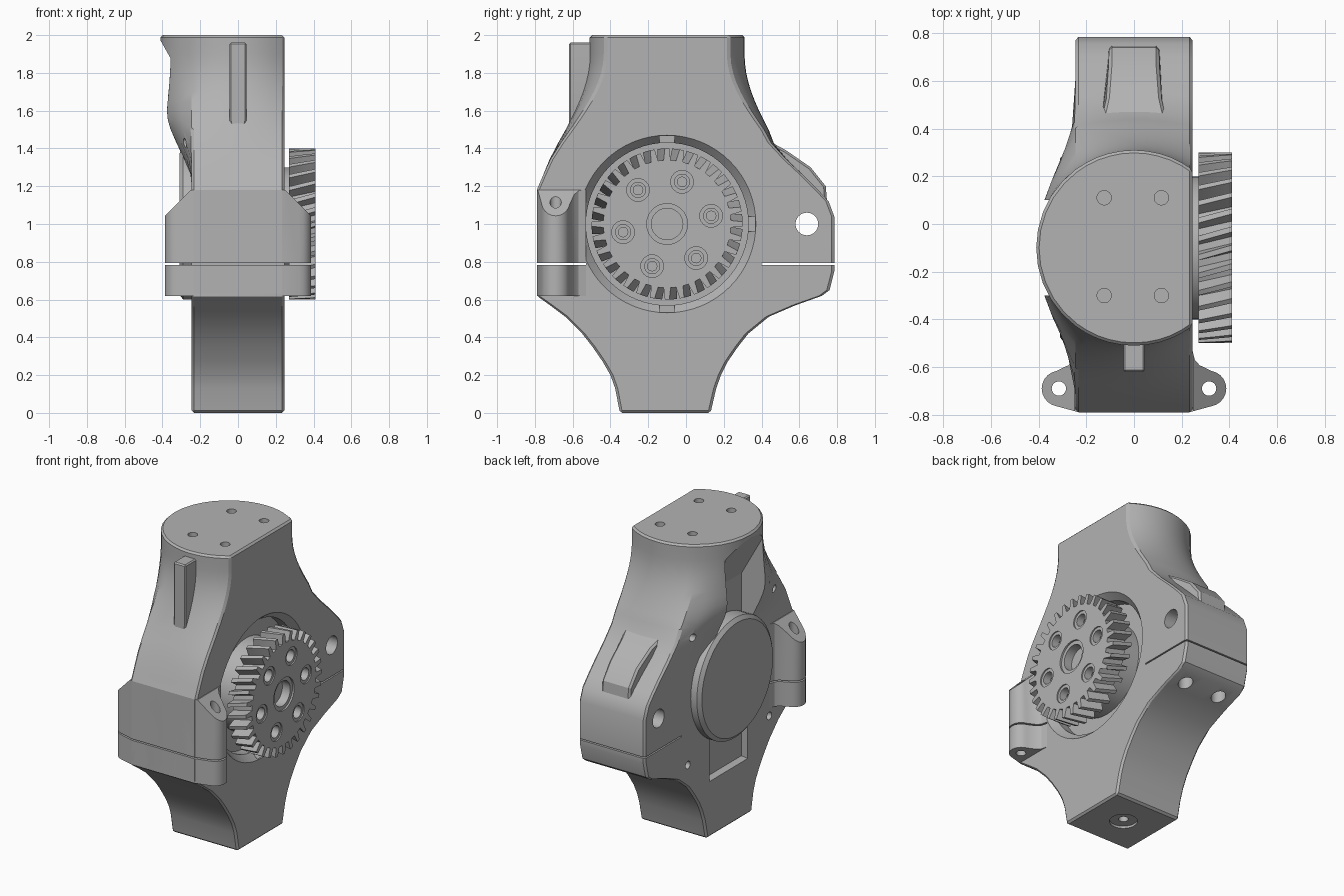
import bpy, bmesh, math
from mathutils import Vector

if "Cube" in bpy.data.objects:
    bpy.data.objects.remove(bpy.data.objects["Cube"])

grey = bpy.data.materials.new("machined grey")
grey.use_nodes = True
grey.diffuse_color = (0.45, 0.45, 0.45, 1)
grey.node_tree.nodes["Principled BSDF"].inputs["Base Color"].default_value = (0.45, 0.45, 0.45, 1)

CY, CZ = -0.1, 1.0      # joint axis
HALF = 0.245            # half thickness of the housing
R = 0.41                # neck radius
parts = []


def make(name, rings, keep=True):
    """Closed solid lofted through rings of equal length."""
    bm = bmesh.new()
    loops = [[bm.verts.new(p) for p in ring] for ring in rings]
    n = len(loops[0])
    for a, b in zip(loops, loops[1:]):
        for i in range(n):
            j = (i + 1) % n
            bm.faces.new((a[i], a[j], b[j], b[i]))
    bm.faces.new(loops[0][::-1])
    bm.faces.new(loops[-1])
    bmesh.ops.recalc_face_normals(bm, faces=bm.faces)
    mesh = bpy.data.meshes.new(name)
    bm.to_mesh(mesh)
    bm.free()
    mesh.materials.append(grey)
    ob = bpy.data.objects.new(name, mesh)
    bpy.context.collection.objects.link(ob)
    if keep:
        parts.append(ob)
    else:
        ob.hide_render = True
    return ob


def place(axis, p, h):
    return {"x": (h, p[0], p[1]), "y": (p[0], h, p[1]), "z": (p[0], p[1], h)}[axis]


def prism(name, pts, axis, a, b, keep=True):
    return make(name, [[place(axis, p, h) for p in pts] for h in (a, b)], keep)


def turned(name, axis, centre, steps, keep=True, n=48):
    """Round solid from (position, radius) steps along an axis."""
    rings = []
    for h, r in steps:
        rings.append([place(axis, (centre[0] + r * math.cos(k * math.tau / n),
                                   centre[1] + r * math.sin(k * math.tau / n)), h)
                      for k in range(n)])
    return make(name, rings, keep)


def apply(ob, mod):
    bpy.context.view_layer.objects.active = ob
    bpy.ops.object.modifier_apply(modifier=mod.name)


def cut(ob, cutter, remove=True):
    mod = ob.modifiers.new("cut", "BOOLEAN")
    mod.operation, mod.solver, mod.object = "DIFFERENCE", "EXACT", cutter
    apply(ob, mod)
    if remove:
        bpy.data.objects.remove(cutter)


def chamfer(ob, width, angle=50, segments=1):
    mod = ob.modifiers.new("chamfer", "BEVEL")
    mod.width, mod.segments = width, segments
    mod.limit_method, mod.angle_limit = "ANGLE", math.radians(angle)
    apply(ob, mod)


def bore(ob, axis, centre, a, b, r, n=24):
    cut(ob, turned("cutter", axis, centre, [(a, r), (b, r)], False, n))


def smooth(a, b, v):
    u = min(max((v - a) / (b - a), 0), 1)
    return u * u * (3 - 2 * u)


# Housing: rectangular below, blending into a round neck with one flat side
stations = [(0, -.35, .13), (.13, -.375, .16), (.2, -.40, .185), (.27, -.44, .22),
            (.35, -.495, .275), (.42, -.55, .33), (.51, -.64, .44), (.57, -.72, .58),
            (.62, -.79, .72), (.65, -.79, .76), (.75, -.79, .785), (1.04, -.79, .785),
            (1.12, -.79, .755), (1.18, -.79, .70), (1.25, -.76, .63), (1.34, -.735, .55),
            (1.43, -.715, .50)]
stations += [(1.5 + .05 * k, -.70 + .008 * k, .50 - .008 * k) for k in range(11)]


def section(z, front, back):
    ty, tx = smooth(1.25, 1.9, z), smooth(1.2, 1.62, z)
    a0 = math.acos(HALF / R)
    out = []
    corners = [(HALF, back), (-HALF, back), (-HALF, front), (HALF, front)]
    angles = [a0, math.pi - a0, math.pi + a0, math.tau - a0]
    for s in range(3):
        for k in range(10 + (s == 2)):
            f = k / 10
            ang = angles[s] + (angles[s + 1] - angles[s]) * f
            p, q = corners[s], corners[s + 1]
            rx, ry = p[0] + (q[0] - p[0]) * f, p[1] + (q[1] - p[1]) * f
            out.append((rx + (R * math.cos(ang) - rx) * tx,
                        ry + (CY + R * math.sin(ang) - ry) * ty, z))
    return out


housing = make("housing", [section(*s) for s in stations])
chamfer(housing, 0.012)

# Front clamp flange with two sloped screw ears
half = [(.23, -.79)]
for k in range(11):
    a = math.radians(-80 + 16 * k)
    half.append((.312 + .075 * math.cos(a), -.69 + .075 * math.sin(a)))
half += [(.275, -.592), (.255, -.57), (.245, -.53)]
flange = prism("clamp_flange", half + [(-x, y) for x, y in reversed(half)], "z", .62, 1.18)
for s in (1, -1):
    slope = [(s * .2, 1.23), (s * .6, .83), (s * .6, 1.4), (s * .2, 1.4)]
    cut(flange, prism("cutter", slope, "y", -1, -.3, False))
    bore(flange, "z", (s * .315, -.69), .4, 1.4, .03)

# Motor channel on the plain side, with a sloped upper end
channel = [(-.5, 2.13), (-.2, 1.6), (-.2, .38), (-.5, .33)]
cut(housing, prism("cutter", channel, "y", CY - .2, CY + .2, False))

# Gear recess with a tapered rim and four notches
cut(housing, turned("cutter", "x", (CY, CZ), [(.13, .43), (.2, .43), (HALF, .47), (.3, .47)],
                    False, 64))
for k in range(4):
    a = k * math.pi / 2
    u, v = Vector((math.cos(a), math.sin(a))), Vector((-math.sin(a), math.cos(a)))
    c = Vector((CY, CZ))
    notch = [c + u * r + v * w for r, w in ((.4, -.04), (.465, -.04), (.465, .04), (.4, .04))]
    cut(housing, prism("cutter", notch, "x", .19, .3, False))

# Parting gap between upper and lower halves
for a, b in ((-.9, -.53), (.4, .9)):
    gap = prism("cutter", [(a, .784), (b, .784), (b, .793), (a, .793)], "x", -.6, .6, False)
    cut(housing, gap, False)
    cut(flange, gap)

# Screw holes
bore(housing, "x", (.64, 1.0), -.5, .5, .06, 32)
for s in (1, -1):
    bore(housing, "z", (s * .13, .64), .4, .72, .045)
    for y in (.11, -.3):
        bore(housing, "z", (-.005 + s * .12, y), 1.85, 2.1, .03)
    for t in (1, -1):
        bore(housing, "x", (CY + s * .43, CZ + t * .43), -.5, -.15, .025)
bore(housing, "z", (0, CY), -.1, .015, .085, 32)
bore(housing, "z", (0, CY), -.1, .15, .03)

# Motor cap and shaft hub
turned("motor_cap", "x", (CY, CZ), [(-.31, .375), (-.29, .4), (-.15, .4)], n=64)
turned("gear_hub", "x", (CY, CZ), [(.1, .3), (.28, .3)])

# Cable guide on the front of the neck
guide = [(.045, 1.96), (-.045, 1.96)]
guide += [(-.045 * math.cos(k * math.pi / 8), 1.55 - .045 * math.sin(k * math.pi / 8))
          for k in range(9)]
chamfer(prism("cable_guide", guide, "y", -.62, -.42), .008)

# Raised wedge on the rear slope, flaring towards the neck
wedge = [(.42, 1.45), (.53, 1.39), (.66, 1.3), (.74, 1.2), (.75, 1.08), (.4, 1.1)]
flare = [.14, .115, .105, .105, .105, .14]
chamfer(make("rear_wedge", [[(s * w, y, z) for (y, z), w in zip(wedge, flare)]
                            for s in (-1, 1)]), .012)

# Helical gear
TEETH = 32
rings = []
for k in range(5):
    x, turn = .27 + .14 * k / 4, -.1 + .1 * k / 4
    ring = []
    for i in range(TEETH):
        for r, f in ((.338, -.28), (.4, -.15), (.4, .15), (.338, .28)):
            a = (i + f) * math.tau / TEETH - turn
            ring.append((x, CY + r * math.cos(a), CZ + r * math.sin(a)))
    rings.append(ring)
gear = make("drive_gear", rings)
bore(gear, "x", (CY, CZ), .398, .5, .108, 40)
bore(gear, "x", (CY, CZ), .34, .5, .083, 40)
for k in range(6):
    a = math.radians(10.5 + 60 * k)
    c = (CY + .237 * math.cos(a), CZ + .237 * math.sin(a))
    bore(gear, "x", c, .402, .5, .06)
    bore(gear, "x", c, .33, .5, .04)
    turned("gear_screw", "x", c, [(.31, .028), (.36, .028)], n=12)

# Smooth shading with crisp edges
bpy.ops.object.select_all(action="DESELECT")
for ob in parts:
    ob.select_set(True)
bpy.context.view_layer.objects.active = housing
bpy.ops.object.shade_smooth_by_angle(angle=math.radians(22))
